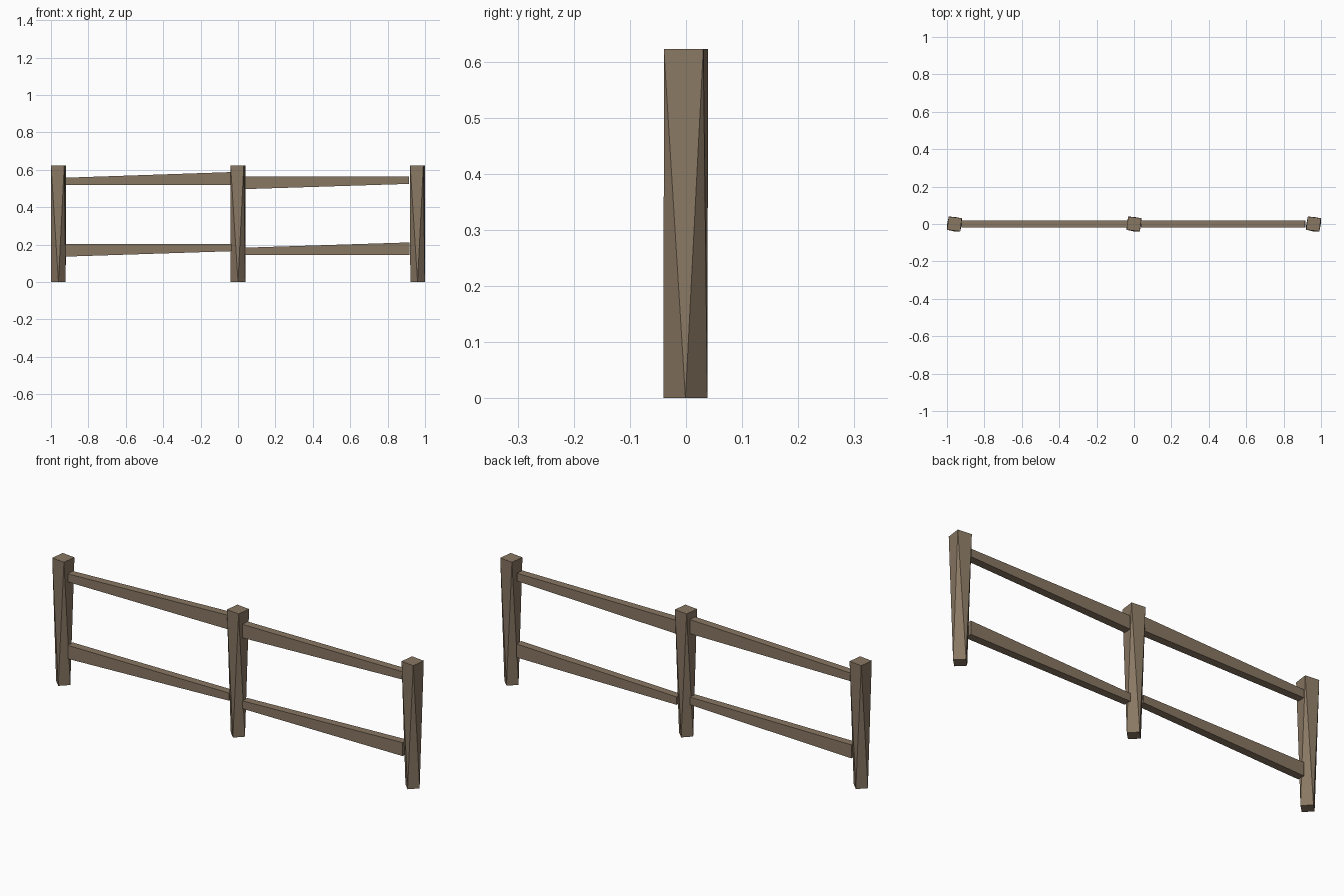
import bpy, bmesh, math

if "Cube" in bpy.data.objects:
    bpy.data.objects.remove(bpy.data.objects["Cube"])

wood = bpy.data.materials.new("weathered_wood")
wood.diffuse_color = (0.25, 0.186, 0.124, 1)
wood.use_nodes = True
wood.node_tree.nodes["Principled BSDF"].inputs["Base Color"].default_value = wood.diffuse_color


def finish(name, bm):
    bmesh.ops.recalc_face_normals(bm, faces=bm.faces[:])
    mesh = bpy.data.meshes.new(name)
    bm.to_mesh(mesh)
    bm.free()
    mesh.materials.append(wood)
    bpy.context.collection.objects.link(bpy.data.objects.new(name, mesh))


def post(name, x, height=0.622):
    # Twisted post: diamond foot, slightly turned square head, triangular sides
    def ring(radius, start, z, y=0.0):
        angles = [math.radians(start + 90 * i) for i in range(4)]
        return [bm.verts.new((x + radius * math.cos(a), y + radius * math.sin(a), z))
                for a in angles]
    bm = bmesh.new()
    foot = ring(0.039, 0, 0, -0.001)
    head = ring(0.05, 38, height)
    for i in range(4):
        j = (i + 1) % 4
        bm.faces.new((foot[i], foot[j], head[i]))
        bm.faces.new((head[i], foot[j], head[j]))
    bm.faces.new(foot)
    bm.faces.new(head)
    finish(name, bm)


def rail(name, x0, x1, low0, high0, low1, high1):
    # Tapered beam with its own height range at each end
    bm = bmesh.new()
    ends = []
    for x, lo, hi in ((x0, low0, high0), (x1, low1, high1)):
        ends.append([bm.verts.new((x, y, z)) for y, z in
                     ((-0.018, lo), (0.02, lo), (0.02, hi), (-0.018, hi))])
    a, b = ends
    for i in range(4):
        j = (i + 1) % 4
        bm.faces.new((a[i], a[j], b[j], b[i]))
    bm.faces.new(a)
    bm.faces.new(b)
    finish(name, bm)


# Posts
for name, x in (("left_post", -0.96), ("middle_post", 0), ("right_post", 0.96)):
    post(name, x)

# Rails
rail("upper_left_rail", -0.923, -0.036, 0.518, 0.558, 0.518, 0.588)
rail("lower_left_rail", -0.923, -0.036, 0.136, 0.203, 0.165, 0.203)
rail("upper_right_rail", 0.037, 0.914, 0.497, 0.564, 0.525, 0.564)
rail("lower_right_rail", 0.037, 0.918, 0.145, 0.184, 0.145, 0.212)
